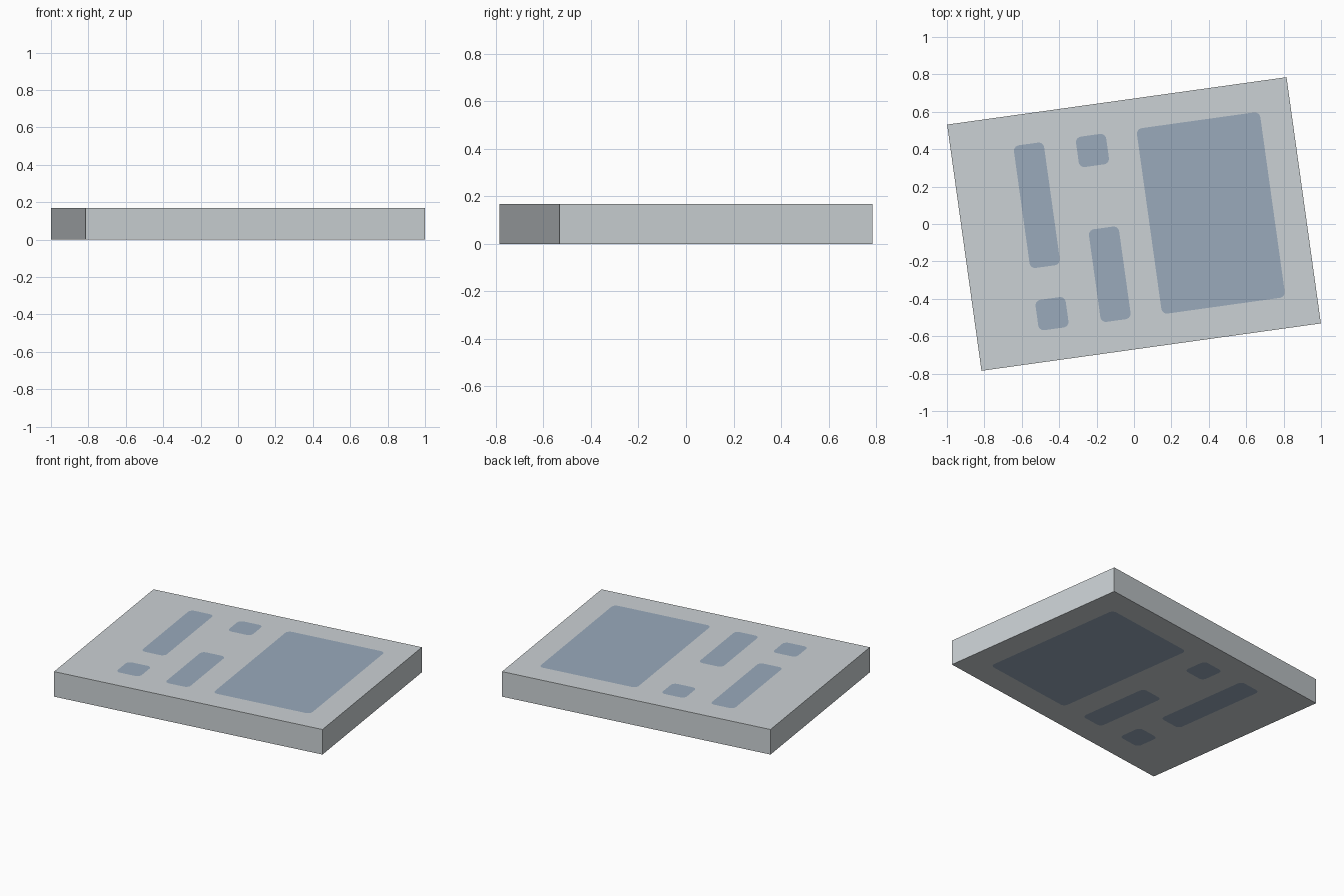
import bpy, bmesh, math
from mathutils import Matrix

if "Cube" in bpy.data.objects:
    bpy.data.objects.remove(bpy.data.objects["Cube"])

W, D, H, TILT = 1.832, 1.329, 0.168, math.radians(7.95)
RADIUS, STEPS = 0.03, 5
# rounded inlays: x min, x max, y min, y max in the slab's own frame
INLAYS = [(0.082, 0.748, -0.499, 0.502), (-0.582, -0.419, -0.16, 0.502),
          (-0.247, -0.084, 0.338, 0.502), (-0.247, -0.084, -0.498, 0.002),
          (-0.582, -0.419, -0.496, -0.332)]


def material(name, rgb):
    m = bpy.data.materials.new(name)
    m.diffuse_color = (*rgb, 1)
    m.use_nodes = True
    m.node_tree.nodes["Principled BSDF"].inputs["Base Color"].default_value = m.diffuse_color
    return m


def rounded(x0, x1, y0, y1):
    pts = []
    for i, (cx, cy) in enumerate([(x1, y1), (x0, y1), (x0, y0), (x1, y0)]):
        cx += RADIUS if cx == x0 else -RADIUS
        cy += RADIUS if cy == y0 else -RADIUS
        for k in range(STEPS + 1):
            a = (i + k / STEPS) * math.pi / 2
            pts.append((cx + RADIUS * math.cos(a), cy + RADIUS * math.sin(a)))
    return pts


bm = bmesh.new()


def loop(pts, z):
    vs = [bm.verts.new((x, y, z)) for x, y in pts]
    es = [bm.edges.new((vs[i], vs[(i + 1) % len(vs)])) for i in range(len(vs))]
    return vs, es


# top and bottom sheets with flush inlays cut into the face
rim = [(-W / 2, -D / 2), (W / 2, -D / 2), (W / 2, D / 2), (-W / 2, D / 2)]
rings = []
for z in (0, H):
    outer, edges = loop(rim, z)
    rings.append(outer)
    holes = []
    for box in INLAYS:
        vs, es = loop(rounded(*box), z)
        holes.append(vs)
        edges += es
    res = bmesh.ops.triangle_fill(bm, edges=edges, use_beauty=True)
    faces = [g for g in res["geom"] if isinstance(g, bmesh.types.BMFace)]
    sets = [set(h) for h in holes]
    extra = [f for f in faces if any(set(f.verts) <= s for s in sets)]
    bmesh.ops.delete(bm, geom=extra, context='FACES_ONLY')
    for vs in holes:
        bm.faces.new(vs).material_index = 1

# side walls
for i in range(4):
    j = (i + 1) % 4
    bm.faces.new((rings[0][i], rings[0][j], rings[1][j], rings[1][i]))

bmesh.ops.recalc_face_normals(bm, faces=bm.faces)
bm.transform(Matrix.Rotation(TILT, 4, 'Z'))
mesh = bpy.data.meshes.new("inlaid_slab")
bm.to_mesh(mesh)
bm.free()
mesh.materials.append(material("light grey", (0.60, 0.64, 0.66)))
mesh.materials.append(material("slate blue", (0.32, 0.40, 0.50)))
bpy.context.collection.objects.link(bpy.data.objects.new("inlaid_slab", mesh))
